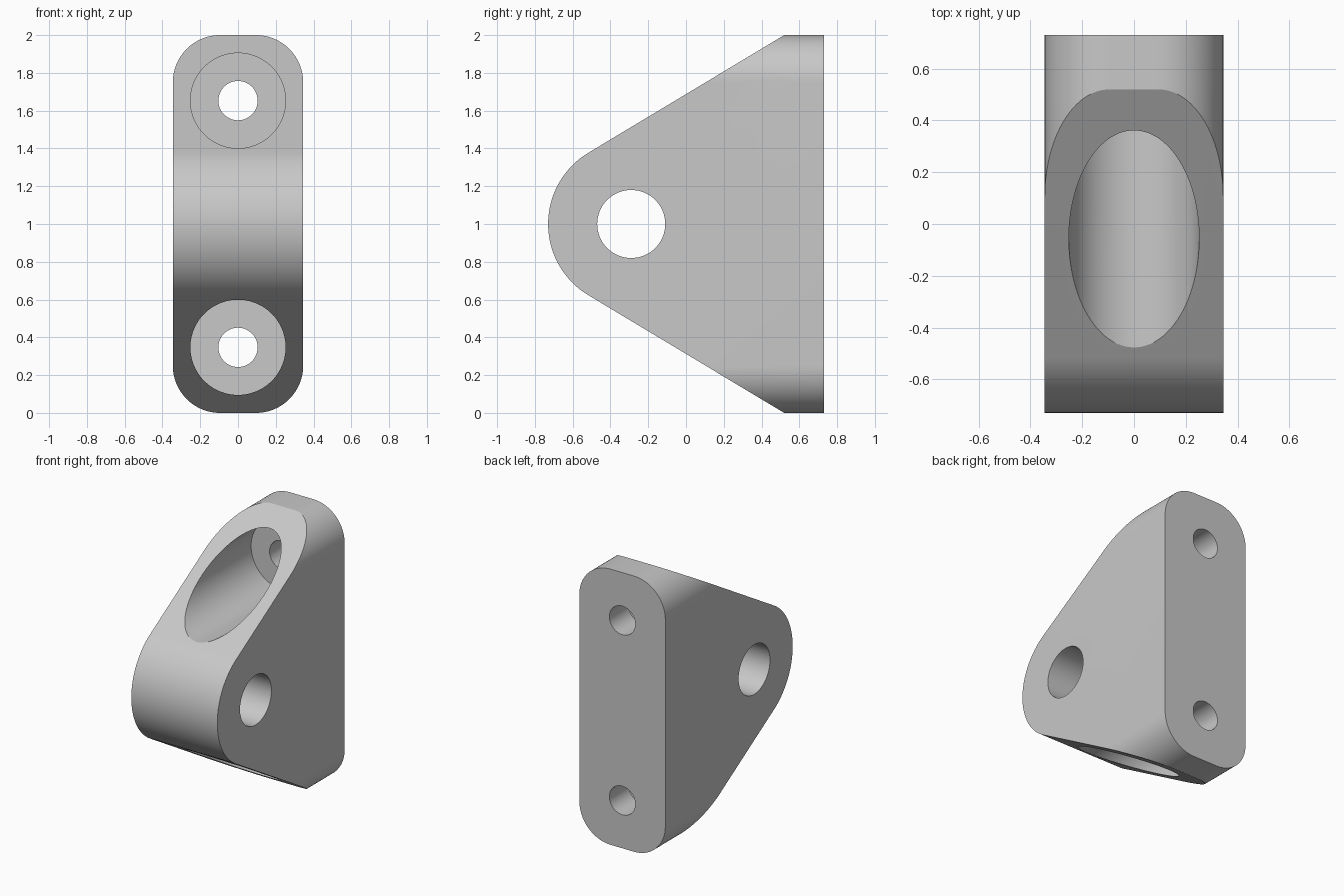
import bpy, bmesh
from math import sin, cos, tan, pi, radians

default = bpy.data.objects.get("Cube")
if default:
    bpy.data.objects.remove(default, do_unlink=True)

grey = bpy.data.materials.new("light grey")
grey.use_nodes = True
colour = (0.58, 0.58, 0.58, 1)
grey.diffuse_color = colour
grey.node_tree.nodes["Principled BSDF"].inputs["Base Color"].default_value = colour

HALF_WIDTH, BACK, MID = 0.345, 0.73, 1.0


def arc(cx, cy, r, start, end, n):
    """Points on an arc, angles in degrees."""
    angles = [radians(start + (end - start) * i / n) for i in range(n + 1)]
    return [(cx + r * cos(a), cy + r * sin(a)) for a in angles]


def prism(name, outline, axis, low, high):
    """Extrude a 2D outline along x (outline in y, z) or y (outline in x, z)."""
    def place(p, t):
        return (t, p[0], p[1]) if axis == "x" else (p[0], t, p[1])
    bm = bmesh.new()
    base = bm.faces.new([bm.verts.new(place(p, low)) for p in outline])
    top = bmesh.ops.extrude_face_region(bm, geom=[base])["geom"]
    shift = (high - low, 0, 0) if axis == "x" else (0, high - low, 0)
    bmesh.ops.translate(bm, vec=shift, verts=[v for v in top if isinstance(v, bmesh.types.BMVert)])
    bmesh.ops.recalc_face_normals(bm, faces=bm.faces)
    mesh = bpy.data.meshes.new(name)
    bm.to_mesh(mesh)
    bm.free()
    mesh.materials.append(grey)
    obj = bpy.data.objects.new(name, mesh)
    bpy.context.collection.objects.link(obj)
    return obj


def circle(cx, cy, r, n=96):
    return arc(cx, cy, r, 0, 360, n)[:-1]


def combine(target, tool, operation):
    """Apply a boolean and remove the tool."""
    tool.hide_render = True
    bpy.context.view_layer.objects.active = target
    mod = target.modifiers.new(operation, "BOOLEAN")
    mod.operation, mod.solver, mod.object = operation, "EXACT", tool
    bpy.ops.object.modifier_apply(modifier=mod.name)
    bpy.data.objects.remove(tool, do_unlink=True)


# Side profile: round nose with tangent flanks running to the back plate
PIVOT, NOSE, SLOPE = -0.29, 0.44, 31
nose = arc(PIVOT, MID, NOSE, 90 + SLOPE, 270 - SLOPE, 64)
rise = nose[0][1] - MID + (BACK - nose[0][0]) * tan(radians(SLOPE))
bracket = prism("bracket", nose + [(BACK, MID - rise), (BACK, MID + rise)], "x", -0.6, 0.6)

# Front outline: rounded rectangle
R = 0.25
outline = []
for start, sx, sz in ((0, 1, 1), (90, -1, 1), (180, -1, -1), (270, 1, -1)):
    outline += arc(sx * (HALF_WIDTH - R), MID + sz * (1 - R), R, start, start + 90, 24)
combine(bracket, prism("front_outline", outline, "y", -1, 1), "INTERSECT")

# Pivot hole through the sides
combine(bracket, prism("pivot_hole", circle(PIVOT, MID, 0.18), "x", -1, 1), "DIFFERENCE")

# Counterbored mounting holes
for side in (-1, 1):
    z = MID + side * 0.653
    combine(bracket, prism("counterbore", circle(0, z, 0.252), "y", -1, 0.51), "DIFFERENCE")
    combine(bracket, prism("bolt_hole", circle(0, z, 0.104, 64), "y", -1, 1), "DIFFERENCE")

# Smooth curves, crisp edges
bpy.ops.object.select_all(action="DESELECT")
bracket.select_set(True)
bpy.context.view_layer.objects.active = bracket
bpy.ops.object.shade_smooth_by_angle(angle=pi / 9)
